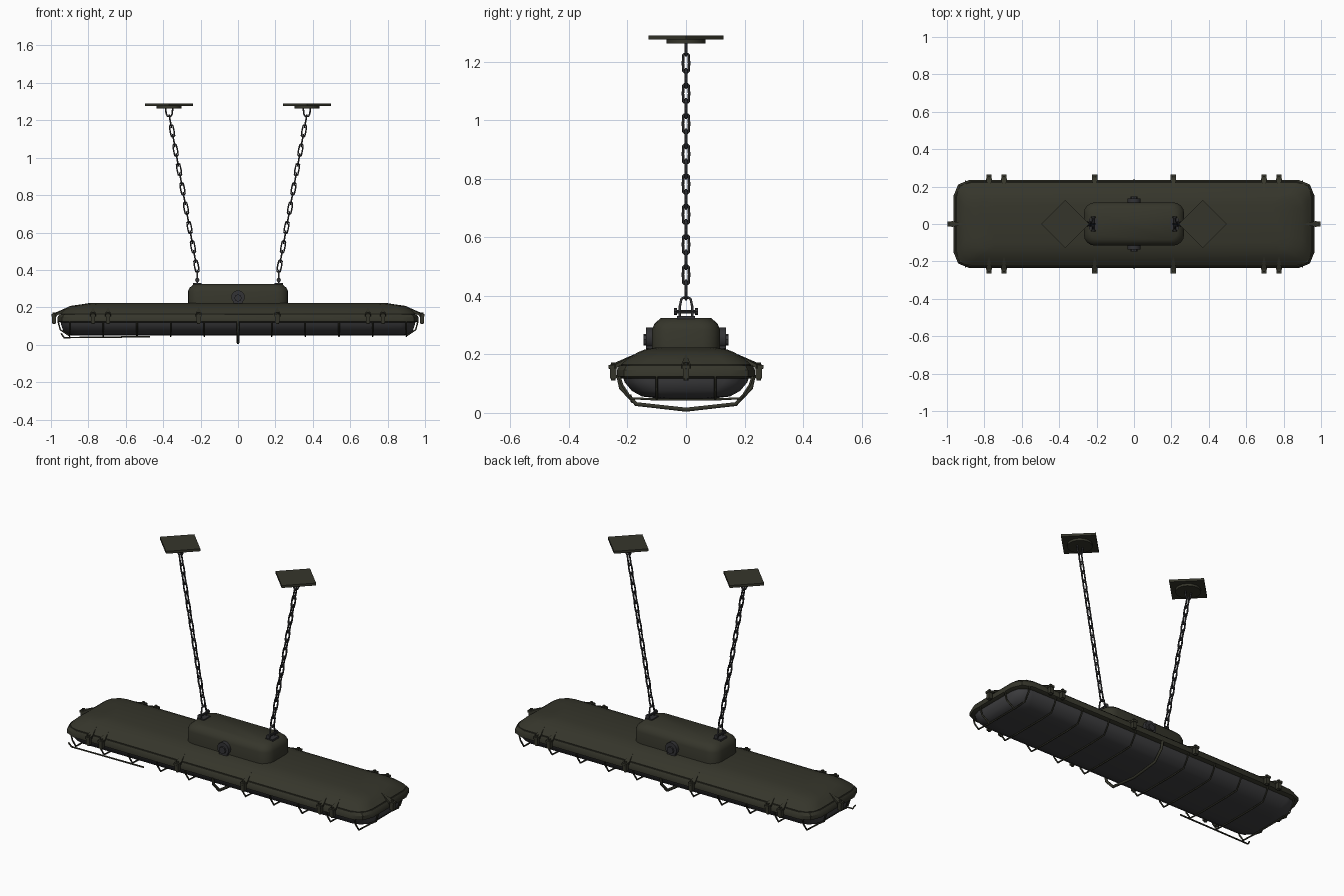
import bpy, bmesh, math
from mathutils import Vector, Matrix

cube = bpy.data.objects.get("Cube")
if cube:
    bpy.data.objects.remove(cube, do_unlink=True)


def material(name, color):
    m = bpy.data.materials.new(name)
    m.use_nodes = True
    m.diffuse_color = (*color, 1)
    m.node_tree.nodes["Principled BSDF"].inputs["Base Color"].default_value = (*color, 1)
    return m


OLIVE = material("olive paint", (0.036, 0.036, 0.024))
GLASS = material("smoked lens", (0.050, 0.050, 0.053))
STEEL = material("dark steel", (0.032, 0.032, 0.035))


def finish(name, bm, mat, smooth=35):
    bmesh.ops.recalc_face_normals(bm, faces=bm.faces)
    mesh = bpy.data.meshes.new(name)
    bm.to_mesh(mesh)
    bm.free()
    mesh.materials.append(mat)
    ob = bpy.data.objects.new(name, mesh)
    bpy.context.collection.objects.link(ob)
    if smooth:
        bpy.ops.object.select_all(action="DESELECT")
        ob.select_set(True)
        bpy.context.view_layer.objects.active = ob
        bpy.ops.object.shade_smooth_by_angle(angle=math.radians(smooth))
    return ob


def outline(hx, hy, r, z, steps):
    """Rounded rectangle; one step gives a chamfered corner."""
    pts = []
    for q, (sx, sy) in enumerate([(1, 1), (-1, 1), (-1, -1), (1, -1)]):
        for i in range(steps + 1):
            a = (q + i / steps) * math.pi / 2
            pts.append((sx * (hx - r) + r * math.cos(a), sy * (hy - r) + r * math.sin(a), z))
    return pts


def loft(name, rows, mat, steps=3, smooth=35):
    """Skin stacked rounded rectangles given as (half x, half y, radius, z)."""
    bm = bmesh.new()
    rings = [[bm.verts.new(p) for p in outline(*row, steps)] for row in rows]
    n = len(rings[0])
    for a, b in zip(rings, rings[1:]):
        for i in range(n):
            j = (i + 1) % n
            bm.faces.new((a[i], a[j], b[j], b[i]))
    bm.faces.new(rings[0])
    bm.faces.new(rings[-1])
    return finish(name, bm, mat, smooth)


def wires(name, paths, radius, mat, cyclic=False):
    """Round wires along several point paths, in one object."""
    cu = bpy.data.curves.new(name, "CURVE")
    cu.dimensions = "3D"
    cu.bevel_depth = radius
    cu.bevel_resolution = 1
    cu.use_fill_caps = True
    for path in paths:
        sp = cu.splines.new("POLY")
        sp.points.add(len(path) - 1)
        for p, co in zip(sp.points, path):
            p.co = (*co, 1)
        sp.use_cyclic_u = cyclic
    cu.materials.append(mat)
    ob = bpy.data.objects.new(name, cu)
    bpy.context.collection.objects.link(ob)
    return ob


def box(bm, center, size, rot=Matrix()):
    m = Matrix.Translation(center) @ rot @ Matrix.Diagonal((*size, 1))
    bmesh.ops.create_cube(bm, size=1, matrix=m)


def cylinder(bm, center, radius, depth, rot=Matrix(), sides=16):
    bmesh.ops.create_cone(bm, cap_ends=True, segments=sides, radius1=radius, radius2=radius,
                          depth=depth, matrix=Matrix.Translation(center) @ rot)


# Housing, rim and lens
loft("housing", [(0.95, 0.22, 0.08, 0.14), (0.95, 0.222, 0.08, 0.165), (0.93, 0.20, 0.08, 0.185),
                 (0.90, 0.165, 0.08, 0.207), (0.83, 0.14, 0.07, 0.217), (0.79, 0.10, 0.06, 0.224)],
     OLIVE)
loft("rim", [(0.95, 0.222, 0.08, 0.118), (0.965, 0.236, 0.085, 0.125), (0.965, 0.236, 0.085, 0.147),
             (0.955, 0.228, 0.085, 0.162)], OLIVE, 2)
loft("lens", [(0.948, 0.218, 0.08, 0.13), (0.945, 0.21, 0.08, 0.105), (0.935, 0.185, 0.08, 0.075),
              (0.915, 0.15, 0.08, 0.056), (0.89, 0.10, 0.07, 0.05)], GLASS, smooth=50)

# Junction box on top with a round cap on each side
loft("junction_box", [(0.268, 0.116, 0.06, 0.20), (0.268, 0.116, 0.06, 0.285),
                      (0.258, 0.108, 0.055, 0.305), (0.235, 0.085, 0.05, 0.325)], OLIVE, 4, 50)
bm = bmesh.new()
turn = Matrix.Rotation(math.pi / 2, 4, "X")
for s in (-1, 1):
    cylinder(bm, (0, s * 0.122, 0.255), 0.036, 0.03, turn)
    cylinder(bm, (0, s * 0.138, 0.25), 0.02, 0.016, turn, 8)
    box(bm, (0, s * 0.125, 0.235), (0.05, 0.022, 0.03))
finish("side_caps", bm, STEEL)

# Clips around the rim: block, bolt and tapered tongue reaching up the housing
def clip(bm, pos, angle):
    place = Matrix.Translation(pos) @ Matrix.Rotation(angle, 4, "Z")
    before = set(bm.verts)
    box(bm, (0.008, 0, 0.14), (0.022, 0.022, 0.045))
    cylinder(bm, (0.008, 0, 0.142), 0.008, 0.062, sides=8)
    box(bm, (0.008, 0, 0.158), (0.03, 0.028, 0.012))
    bottom = [bm.verts.new(p) for p in ((0.022, 0, 0.15), (0, -0.016, 0.152),
                                        (-0.075, 0, 0.192), (0, 0.016, 0.152))]
    top = [bm.verts.new(v.co + Vector((0, 0, 0.013))) for v in bottom]
    bm.faces.new(bottom)
    bm.faces.new(top)
    for i in range(4):
        j = (i + 1) % 4
        bm.faces.new((bottom[i], bottom[j], top[j], top[i]))
    bmesh.ops.transform(bm, matrix=place, verts=[v for v in bm.verts if v not in before])


bm = bmesh.new()
for s in (-1, 1):
    for x in (-0.775, -0.695, -0.21, 0.21, 0.695, 0.775):
        clip(bm, (x, s * 0.241, 0), s * math.pi / 2)
    clip(bm, (s * 0.975, 0, 0), 0 if s > 0 else math.pi)
finish("rim_clips", bm, OLIVE, 30)

# Wire guard under the lens
half = [(0.228, 0.125), (0.218, 0.095), (0.188, 0.05), (0.1, 0.046)]
section = half + [(-y, z) for y, z in reversed(half)]
ribs = [[(x * 0.18, y, z) for y, z in section] for x in range(-5, 6) if x]
for s in (-1, 1):
    for y in (-0.1, 0.1):
        ribs.append([(s * 0.962, y, 0.125), (s * 0.95, y, 0.08), (s * 0.9, y, 0.047)])
ribs.append([(-0.945, -0.19, 0.06), (-0.93, -0.185, 0.038), (-0.47, -0.185, 0.043)])
wires("guard_wires", ribs, 0.0045, OLIVE)

# Heavy strap around the middle
half = [(0.232, 0.13), (0.222, 0.085), (0.17, 0.03), (0, 0.011)]
strap = half + [(-y, z) for y, z in reversed(half[:-1])]
wires("middle_strap", [[(0, y, z) for y, z in strap]], 0.008, OLIVE)

# Suspension: shackles, chains and ceiling plates on both sides
def link(center, axis, wide):
    pts = []
    for i in range(12):
        a = i * math.tau / 12
        straight = 0.022 if math.sin(a) > 0.01 else -0.022 if math.sin(a) < -0.01 else 0
        pts.append(center + wide * 0.0105 * math.cos(a) + axis * (straight + 0.0105 * math.sin(a)))
    return pts


for s, side in ((1, "left"), (-1, "right")):
    foot, head = Vector((s * 0.222, 0, 0.42)), Vector((s * 0.362, 0, 1.195))
    axis = (head - foot).normalized()
    across = [axis.cross(Vector((0, 1, 0))), Vector((0, 1, 0))]
    links = [link(foot.lerp(head, i / 15), axis, across[i % 2]) for i in range(16)]
    wires(side + "_chain", links, 0.0045, STEEL, True)

    x = s * 0.218
    arch = [(x, 0.022 * k, z) for k, z in ((-1, 0.325), (-1, 0.36), (-0.7, 0.39), (0, 0.397),
                                           (0.7, 0.39), (1, 0.36), (1, 0.325))]
    wires(side + "_shackle", [arch], 0.005, STEEL)
    bm = bmesh.new()
    cylinder(bm, (x, 0, 0.346), 0.006, 0.07, turn, 8)
    for y in (-0.036, 0.036):
        cylinder(bm, (x, y, 0.346), 0.012, 0.01, turn, 8)
    box(bm, (x, 0, 0.325), (0.045, 0.06, 0.012))
    finish(side + "_shackle_pin", bm, STEEL)

    x = s * 0.368
    hook = [(x + 0.019 * k, 0, z) for k, z in ((-1, 1.265), (-0.85, 1.235), (-0.5, 1.222),
                                               (0.5, 1.222), (0.85, 1.235), (1, 1.265))]
    wires(side + "_ceiling_hook", [hook], 0.005, STEEL)
    bm = bmesh.new()
    box(bm, (x, 0, 1.283), (0.182, 0.182, 0.014), Matrix.Rotation(math.pi / 4, 4, "Z"))
    cylinder(bm, (x, 0, 1.27), 0.067, 0.014)
    finish(side + "_ceiling_plate", bm, OLIVE, 30)
